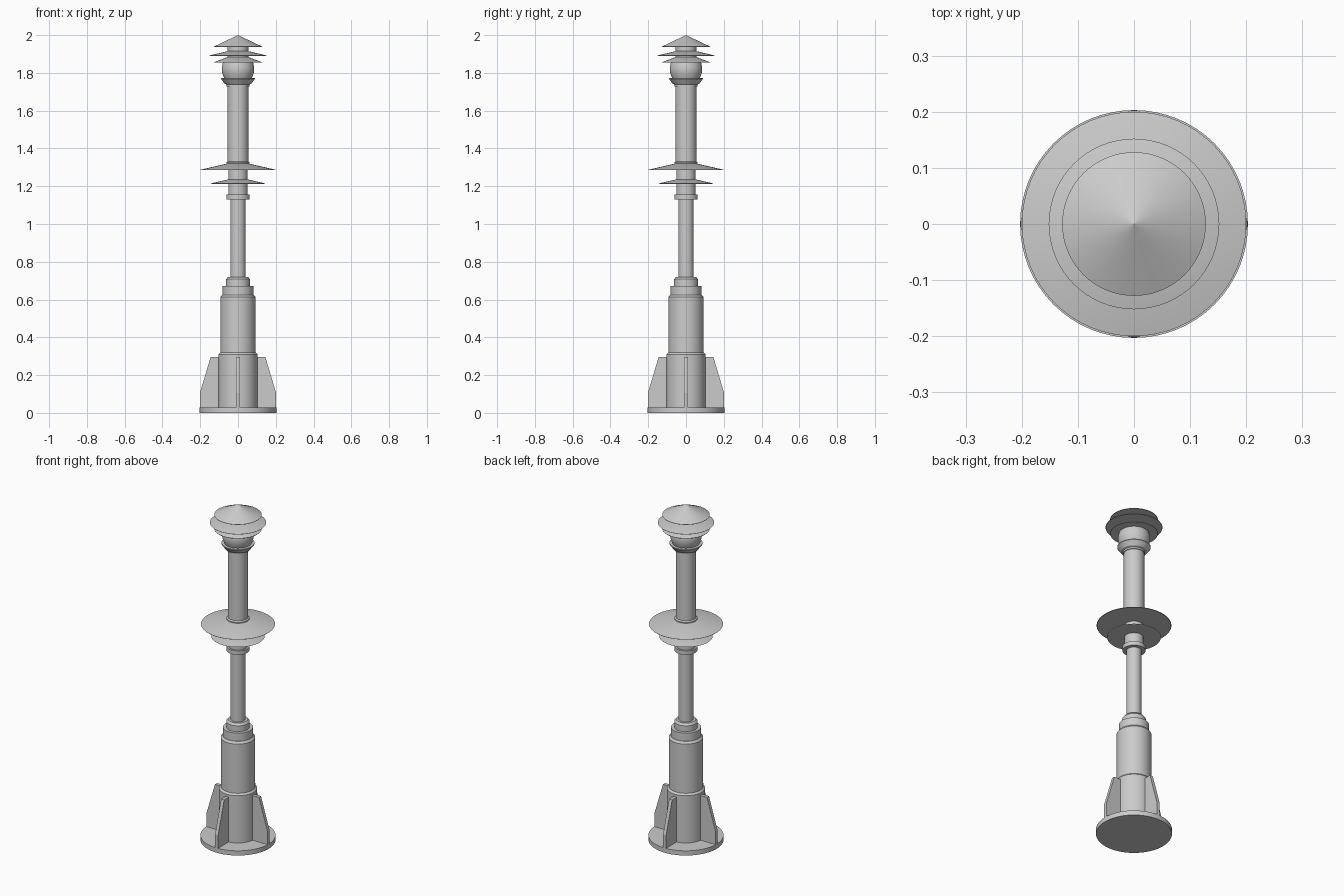
import bpy, bmesh, math

if "Cube" in bpy.data.objects:
    bpy.data.objects.remove(bpy.data.objects["Cube"])

SEGMENTS = 64


def finish(name, bm, smooth=True):
    bmesh.ops.recalc_face_normals(bm, faces=bm.faces)
    mesh = bpy.data.meshes.new(name)
    bm.to_mesh(mesh)
    bm.free()
    obj = bpy.data.objects.new(name, mesh)
    bpy.context.collection.objects.link(obj)
    if smooth:
        bpy.ops.object.select_all(action='DESELECT')
        obj.select_set(True)
        bpy.context.view_layer.objects.active = obj
        bpy.ops.object.shade_smooth_by_angle(angle=math.radians(25))
    return obj


def lathe(name, profile):
    """Revolve (radius, z) points around z; ends are closed on the axis."""
    bm = bmesh.new()
    pts = [(0, profile[0][1])] + profile + [(0, profile[-1][1])]
    verts = [bm.verts.new((r, 0, z)) for r, z in pts]
    edges = [bm.edges.new(p) for p in zip(verts, verts[1:])]
    bmesh.ops.spin(bm, geom=verts + edges, cent=(0, 0, 0), axis=(0, 0, 1),
                   angle=math.tau, steps=SEGMENTS, use_merge=True)
    bmesh.ops.remove_doubles(bm, verts=bm.verts, dist=1e-5)
    return finish(name, bm)


# Base plate and lower sleeve
lathe("base_plate", [(0.203, 0), (0.203, 0.028)])
lathe("lower_sleeve", [(0.103, 0.028), (0.103, 0.31), (0.093, 0.32)])

# Four gusset fins around the sleeve
for i in range(4):
    a = i * math.pi / 2
    bm = bmesh.new()
    outline = [(0.09, 0.028), (0.202, 0.028), (0.202, 0.105), (0.145, 0.295), (0.09, 0.295)]
    face = bm.faces.new([bm.verts.new((x, -0.01, z)) for x, z in outline])
    ext = bmesh.ops.extrude_face_region(bm, geom=[face])
    bmesh.ops.translate(bm, vec=(0, 0.02, 0),
                        verts=[v for v in ext["geom"] if isinstance(v, bmesh.types.BMVert)])
    fin = finish(f"gusset_fin_{i + 1}", bm, smooth=False)
    fin.rotation_euler.z = a

# Lower body with stepped collars
lathe("lower_body", [(0.093, 0.315), (0.093, 0.613), (0.083, 0.625)])
lathe("body_collar", [(0.081, 0.62), (0.081, 0.673)])
lathe("pole_collar", [(0.063, 0.67), (0.063, 0.708), (0.053, 0.72)])

# Poles and rings
lathe("thin_pole", [(0.04, 0.71), (0.04, 1.14)])
lathe("pole_ring", [(0.062, 1.131), (0.062, 1.155)])
lathe("middle_pole", [(0.051, 1.15), (0.051, 1.29)])
lathe("upper_pole", [(0.055, 1.29), (0.055, 1.74)])
lathe("upper_pole_foot", [(0.062, 1.30), (0.062, 1.325), (0.055, 1.331)])

# Middle discs
lathe("small_disc", [(0.14, 1.213), (0.144, 1.215), (0.051, 1.236)])
lathe("large_disc", [(0.198, 1.285), (0.2, 1.287), (0.062, 1.319)])

# Lantern cup and globe
lathe("lantern_cup", [(0.06, 1.728), (0.06, 1.738), (0.07, 1.742), (0.089, 1.767), (0.089, 1.772)])
lathe("lantern_globe", [(0.07, 1.765), (0.079, 1.785), (0.085, 1.805), (0.086, 1.825),
                        (0.082, 1.848), (0.076, 1.866)])

# Stacked shades and roof
lathe("lantern_neck", [(0.055, 1.86), (0.055, 1.94)])
lathe("lower_shade", [(0.127, 1.854), (0.128, 1.856), (0.055, 1.884)])
lathe("middle_shade", [(0.15, 1.89), (0.152, 1.892), (0.055, 1.915)])
lathe("roof_cone", [(0.127, 1.937), (0.128, 1.939), (0.0005, 2.0)])
